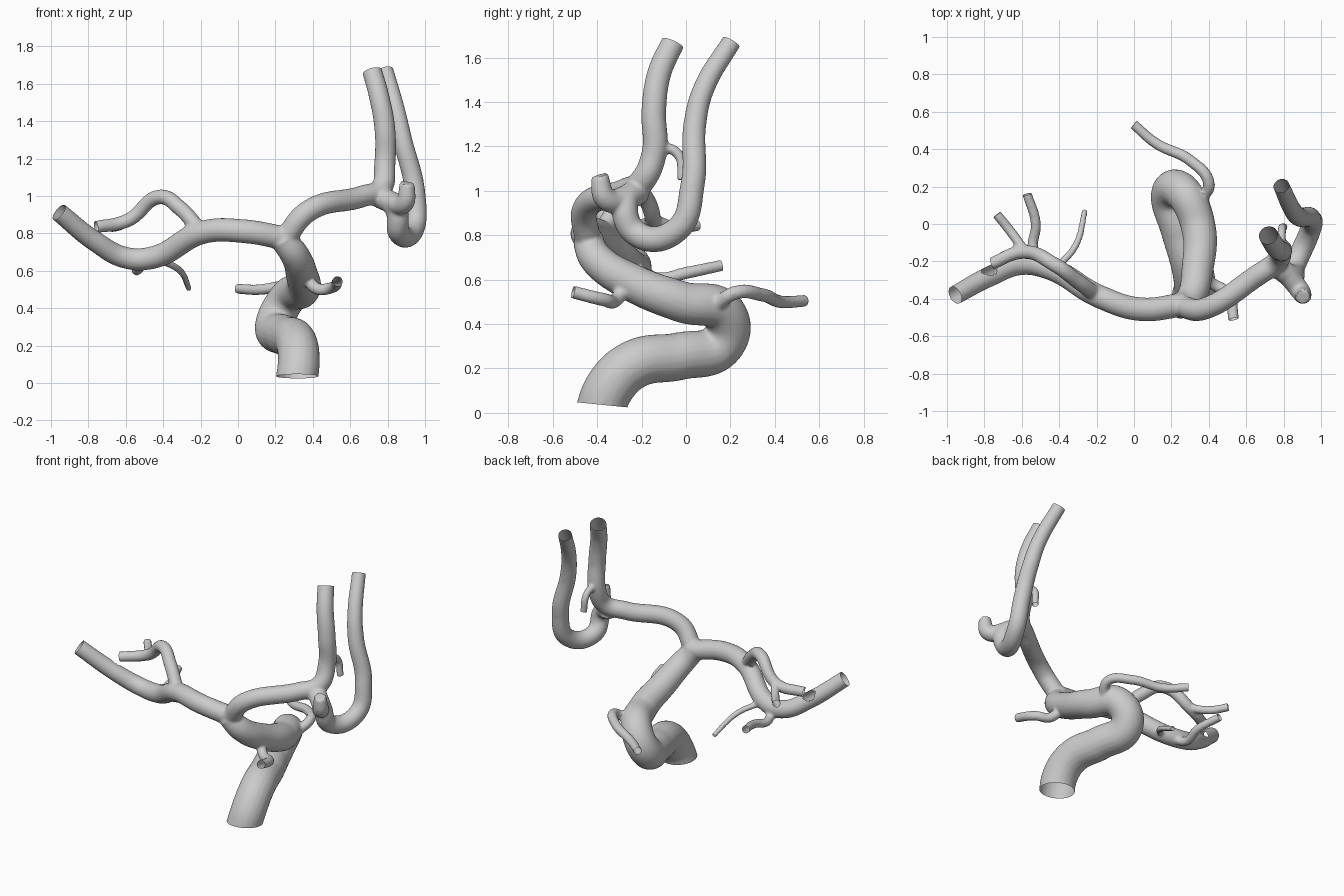
import bpy
import bmesh
from mathutils import Vector

if "Cube" in bpy.data.objects:
    bpy.data.objects.remove(bpy.data.objects["Cube"])

parts, ends = [], []


def tube(name, r0, r1, *pts, open_end=True):
    """Round tube through a few points, its radius easing from r0 to r1."""
    cu = bpy.data.curves.new(name, 'CURVE')
    cu.dimensions = '3D'
    cu.bevel_depth = 1.0
    cu.bevel_resolution = 8
    cu.resolution_u = 16
    cu.use_fill_caps = True
    sp = cu.splines.new('BEZIER')
    sp.bezier_points.add(len(pts) - 1)
    for i, (p, co) in enumerate(zip(sp.bezier_points, pts)):
        t = i / (len(pts) - 1)
        p.co = co
        p.radius = r0 + (r1 - r0) * t * t
        p.handle_left_type = p.handle_right_type = 'AUTO'
    ob = bpy.data.objects.new(name, cu)
    bpy.context.collection.objects.link(ob)
    parts.append(ob)
    if open_end:
        bpy.context.view_layer.update()
        last = sp.bezier_points[-1]
        ends.append((last.co.copy(), (last.co - last.handle_left).normalized(), r1))


# thick S-shaped trunk up to the fork (cut level at the floor later)
tube("trunk", .113, .068, (.305, -.4, -.04), (.325, -.34, .12), (.31, -.23, .22),
     (.25, -.03, .255), (.195, .16, .31), (.26, .17, .45), (.345, -.02, .5),
     (.34, -.24, .585), (.3, -.4, .69), (.23, -.445, .78), open_end=False)
# long limb to the left
tube("left_limb", .064, .051, (.27, -.43, .77), (.03, -.455, .812), (-.18, -.39, .808),
     (-.46, -.235, .67), (-.6, -.215, .67), (-.76, -.275, .755), (-.965, -.385, .92))
# limb to the right, turning upright
tube("right_limb", .059, .053, (.25, -.44, .77), (.37, -.455, .915), (.66, -.275, .997),
     (.765, -.2, 1.04), (.785, -.143, 1.17), (.785, -.145, 1.36), (.755, -.12, 1.53),
     (.715, -.055, 1.675))
# hooked vessel dipping down and rising behind, and the knob beside it
tube("hook_vessel", .06, .044, (.75, -.215, 1), (.84, -.275, .94), (.86, -.22, .805),
     (.94, -.04, .825), (.945, .03, 1.03), (.88, .04, 1.3), (.845, .08, 1.46),
     (.785, .21, 1.68))
tube("knob", .057, .04, (.81, -.255, .97), (.89, -.36, .965), (.905, -.39, 1.07),
     open_end=False)
tube("upright_twig", .024, .022, (.785, -.14, 1.2), (.79, -.04, 1.17), (.8, -.015, 1.04))
# arched vessel on the left limb with its twig
tube("arch_vessel", .042, .033, (-.2, -.38, .81), (-.31, -.3, .935), (-.42, -.22, .995),
     (-.59, -.15, .87), (-.77, -.215, .832))
tube("arch_twig", .027, .026, (-.58, -.15, .87), (-.66, -.04, .835), (-.74, .06, .845))
# twigs under the left limb
tube("lower_twig", .029, .026, (-.5, -.22, .65), (-.54, -.13, .605), (-.525, 0, .63),
     (-.575, .17, .666))
tube("end_twig", .02, .016, (-.42, -.24, .66), (-.315, -.12, .605), (-.26, .08, .5))
# side vessels of the trunk
tube("rear_vessel", .032, .027, (.36, .13, .48), (.4, .22, .54), (.3, .34, .532),
     (.12, .43, .5), (-.01, .54, .505))
tube("front_vessel", .032, .029, (.36, -.27, .58), (.42, -.32, .505), (.5, -.37, .51),
     (.535, -.52, .547))

# fuse all tubes into one smooth skin
bpy.ops.object.select_all(action='DESELECT')
for ob in parts:
    ob.select_set(True)
bpy.context.view_layer.objects.active = parts[0]
bpy.ops.object.convert(target='MESH')
bpy.ops.object.join()
vessel = bpy.context.view_layer.objects.active
vessel.name = "vessel_tree"
fuse = vessel.modifiers.new("fuse", 'REMESH')
fuse.mode = 'VOXEL'
fuse.voxel_size = .009
fuse.use_smooth_shade = True
blend = vessel.modifiers.new("blend", 'SMOOTH')
blend.factor = .5
blend.iterations = 6
for name in ("fuse", "blend"):
    bpy.ops.object.modifier_apply(modifier=name)

# slice the rounded tips off so every vessel ends in a clean open ring
ends.append((Vector((.305, -.385, .025)), Vector((0, -.1, -1)).normalized(), .12))
bm = bmesh.new()
bm.from_mesh(vessel.data)
to_local = vessel.matrix_world.inverted()
for co, d, r in ends:
    co = to_local @ co
    faces = [f for f in bm.faces if (f.calc_center_median() - co).length < r * 1.6]
    geom = faces + list({e for f in faces for e in f.edges}) + \
        list({v for f in faces for v in f.verts})
    bmesh.ops.bisect_plane(bm, geom=geom, plane_co=co - d * .012, plane_no=d,
                           clear_outer=True)
bm.to_mesh(vessel.data)
bm.free()
bpy.ops.object.shade_smooth_by_angle()
